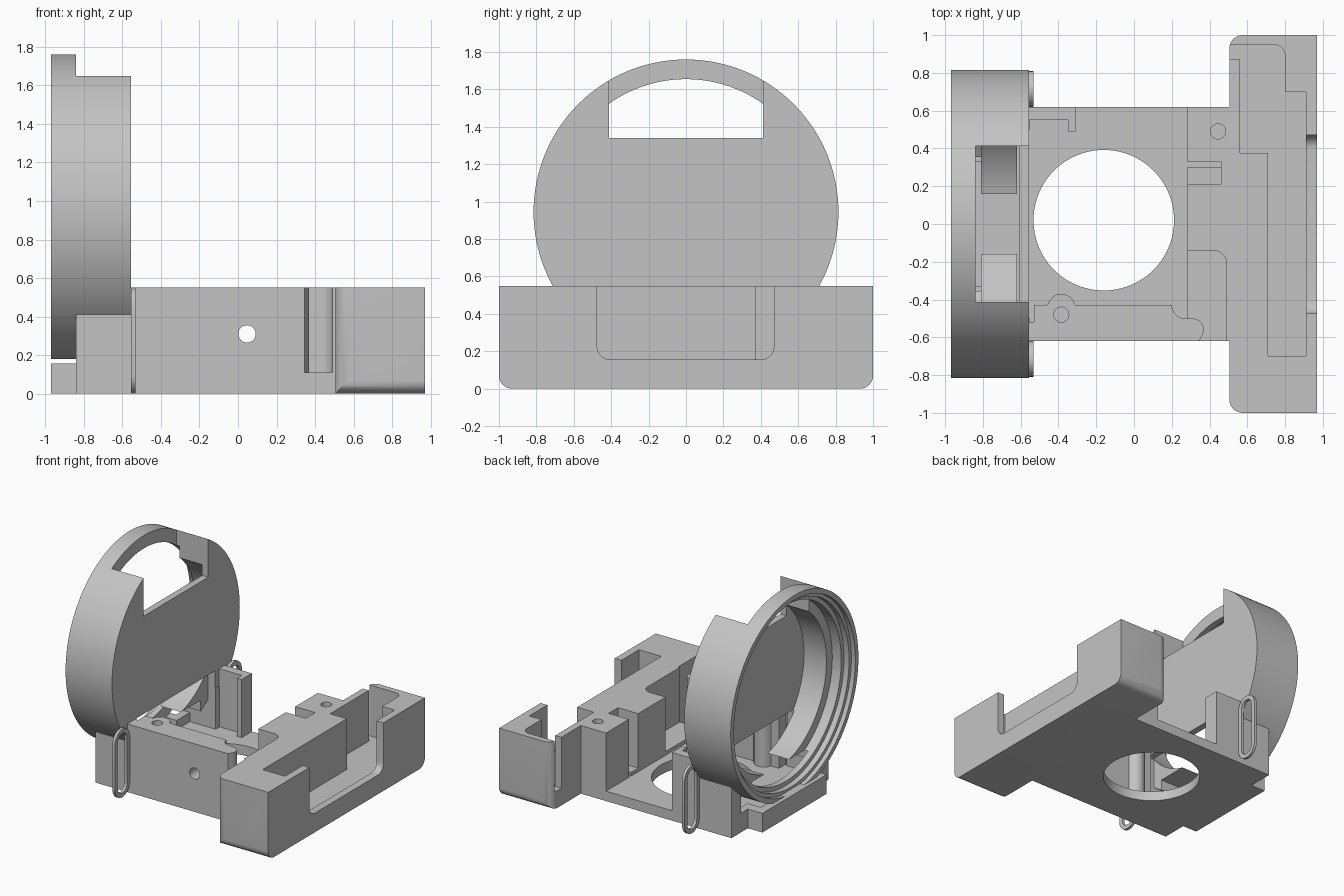
import bpy, bmesh, math

if "Cube" in bpy.data.objects:
    bpy.data.objects.remove(bpy.data.objects["Cube"])

mat = bpy.data.materials.new("light grey")
mat.diffuse_color = (0.55, 0.55, 0.55, 1)
mat.use_nodes = True
mat.node_tree.nodes["Principled BSDF"].inputs["Base Color"].default_value = mat.diffuse_color


def finish(name, bm):
    bmesh.ops.recalc_face_normals(bm, faces=bm.faces)
    me = bpy.data.meshes.new(name)
    bm.to_mesh(me)
    bm.free()
    ob = bpy.data.objects.new(name, me)
    bpy.context.collection.objects.link(ob)
    me.materials.append(mat)
    return ob


def prism(name, pts, lo, hi, axis="z"):
    """Extrude a 2D outline: (x, y) along z, (y, z) along x, or (x, z) along y."""
    place = {"z": lambda a, b, t: (a, b, t), "x": lambda a, b, t: (t, a, b),
             "y": lambda a, b, t: (a, t, b)}[axis]
    bm = bmesh.new()
    f = bm.faces.new([bm.verts.new(place(a, b, lo)) for a, b in pts])
    ext = bmesh.ops.extrude_face_region(bm, geom=[f])["geom"]
    d = place(0, 0, hi - lo)
    bmesh.ops.translate(bm, vec=d, verts=[v for v in ext if isinstance(v, bmesh.types.BMVert)])
    return finish(name, bm)


def rect(a0, a1, b0, b1):
    return [(a0, b0), (a1, b0), (a1, b1), (a0, b1)]


def box(name, x0, x1, y0, y1, z0, z1):
    return prism(name, rect(x0, x1, y0, y1), z0, z1)


def arc(cx, cy, r, a0, a1, n=8):
    return [(cx + r * math.cos(math.radians(a0 + (a1 - a0) * i / n)),
             cy + r * math.sin(math.radians(a0 + (a1 - a0) * i / n))) for i in range(n + 1)]


def circle(cx, cy, r, n=32):
    return arc(cx, cy, r, 0, 360, n)[:-1]


def combine(target, others, op):
    """Apply booleans one after another and drop the helpers."""
    for o in others:
        m = target.modifiers.new("bool", "BOOLEAN")
        m.operation, m.solver, m.object = op, "EXACT", o
        bpy.context.view_layer.objects.active = target
        bpy.ops.object.modifier_apply(modifier=m.name)
        bpy.data.objects.remove(o)


def smooth(ob):
    bpy.ops.object.select_all(action="DESELECT")
    ob.select_set(True)
    bpy.context.view_layer.objects.active = ob
    bpy.ops.object.shade_smooth_by_angle(angle=math.radians(30))


# --- Drum housing: stepped profile turned around the x axis
profile = [(-.555, 0), (-.555, .815), (-.97, .815), (-.97, .775), (-.935, .775), (-.935, .745),
           (-.89, .745), (-.89, .71), (-.81, .71), (-.81, .635), (-.61, .635), (-.61, 0)]
CZ, N = .945, 128
bm = bmesh.new()
rings = []
for x, r in profile:
    if r == 0:
        rings.append([bm.verts.new((x, 0, CZ))] * N)
    else:
        rings.append([bm.verts.new((x, a, b)) for a, b in circle(0, CZ, r, N)])
for p, q in zip(rings, rings[1:]):
    for i in range(N):
        j = (i + 1) % N
        bm.faces.new(list(dict.fromkeys([p[i], p[j], q[j], q[i]])))
drum = finish("drum_housing", bm)
combine(drum, [
    box("window_cut", -.84, -.4, -.412, .412, 1.34, 2),
    box("rim_cut", -1.1, -.84, -.6, .6, 0, .18),
    box("shell_cut", -.84, -.4, -.41, .41, 0, .33),
    box("plate_cut", -.62, -.4, -.5, .5, 0, .55)], "DIFFERENCE")
smooth(drum)

# --- Base tray: floor, walls and corner posts merged
H = .55
base = box("base_tray", -.84, .52, -.62, .62, 0, .08)
front_wall = ([(-.555, -.62), (.345, -.62)] + arc(.31, -.56, .06, -40, 90)
              + [(.27, -.5)] + arc(.27, -.43, .07, 270, 180)
              + [(-.31, -.43)] + arc(-.385, -.445, .075, 15, 165) + [(-.46, -.43), (-.53, -.43),
              (-.53, -.52), (-.555, -.52)])
back_wall = [(-.555, .62), (-.555, .55), (-.35, .55), (-.35, .49), (-.31, .49), (-.31, .62)]
mid_block = [(.28, .62), (.28, .33), (.46, .33), (.46, .21), (.28, .21), (.28, -.14)] \
    + arc(.42, -.21, .07, 90, 0) + [(.49, -.62), (.53, -.62), (.53, .62)]
parts = [prism("front_wall", front_wall, 0, H), prism("back_wall", back_wall, 0, H),
         prism("mid_block", mid_block, 0, H),
         box("side_floor", .28, .52, -.62, .3, 0, .11),
         box("tab_floor", -.97, -.8, -.41, .41, 0, .08),
         box("tab_lip", -.97, -.9, -.41, .41, 0, .155)]
for s in (-1, 1):
    parts.append(box("rear_wall", -.84, -.55, *sorted((s * .62, s * .5)), 0, .41))
    parts.append(box("tab_side", -.97, -.8, *sorted((s * .41, s * .33)), 0, .155))
    parts.append(box("rear_ledge", -.84, -.78, *sorted((s * .55, s * .33)), 0, .155))
combine(base, parts, "UNION")
combine(base, [
    prism("floor_hole", circle(-.16, .02, .372, 96), -.1, .3),
    prism("front_hole", circle(.047, .31, .045), -.8, -.3, "y"),
    prism("screw_hole", circle(-.385, -.48, .04), .25, .7),
    prism("screw_hole", circle(.445, .49, .04), .25, .7)], "DIFFERENCE")
smooth(base)

# --- Wide end housing with rounded corners and an open pocket
R = .07
side = rect(-1, 1, 0, H)[2:] + arc(-1 + R, R, R, 180, 270) + arc(1 - R, R, R, 270, 360)
house = prism("end_housing", side, .505, .97, "x")
plan = [(.98, 1), (.98, -1)] + arc(.505 + R, -1 + R, R, 270, 180) + arc(.505 + R, 1 - R, R, 180, 90)
combine(house, [prism("plan", plan, -.1, .7)], "INTERSECT")
pocket = [(.71, -.7), (.91, -.7), (.91, .7), (.8, .7)] + arc(.74, .89, .06, 0, 90) \
    + [(.45, .95), (.45, .87), (.56, .87), (.56, .375), (.71, .375)]
opening = [(.47, .7), (-.475, .7)] + arc(-.405, .225, R, 180, 270) + arc(.4, .225, R, 270, 360)
combine(house, [prism("pocket", pocket, .14, .8),
                prism("opening", opening, .85, 1.1, "x")], "DIFFERENCE")
smooth(house)

# --- Slim loop clips on both sides
for s, name in ((-1, "front_clip"), (1, "back_clip")):
    def loop(g):
        r = .095 - g
        pts = arc(.715, H - .095, r, 0, 180, 12) + arc(.715, .095, r, 180, 360, 12)
        return [(s * y, z) for y, z in pts]
    clip = prism(name, loop(0), -.555, -.532, "x")
    combine(clip, [prism("slot", loop(.035), -.7, -.4, "x")], "DIFFERENCE")
    smooth(clip)
